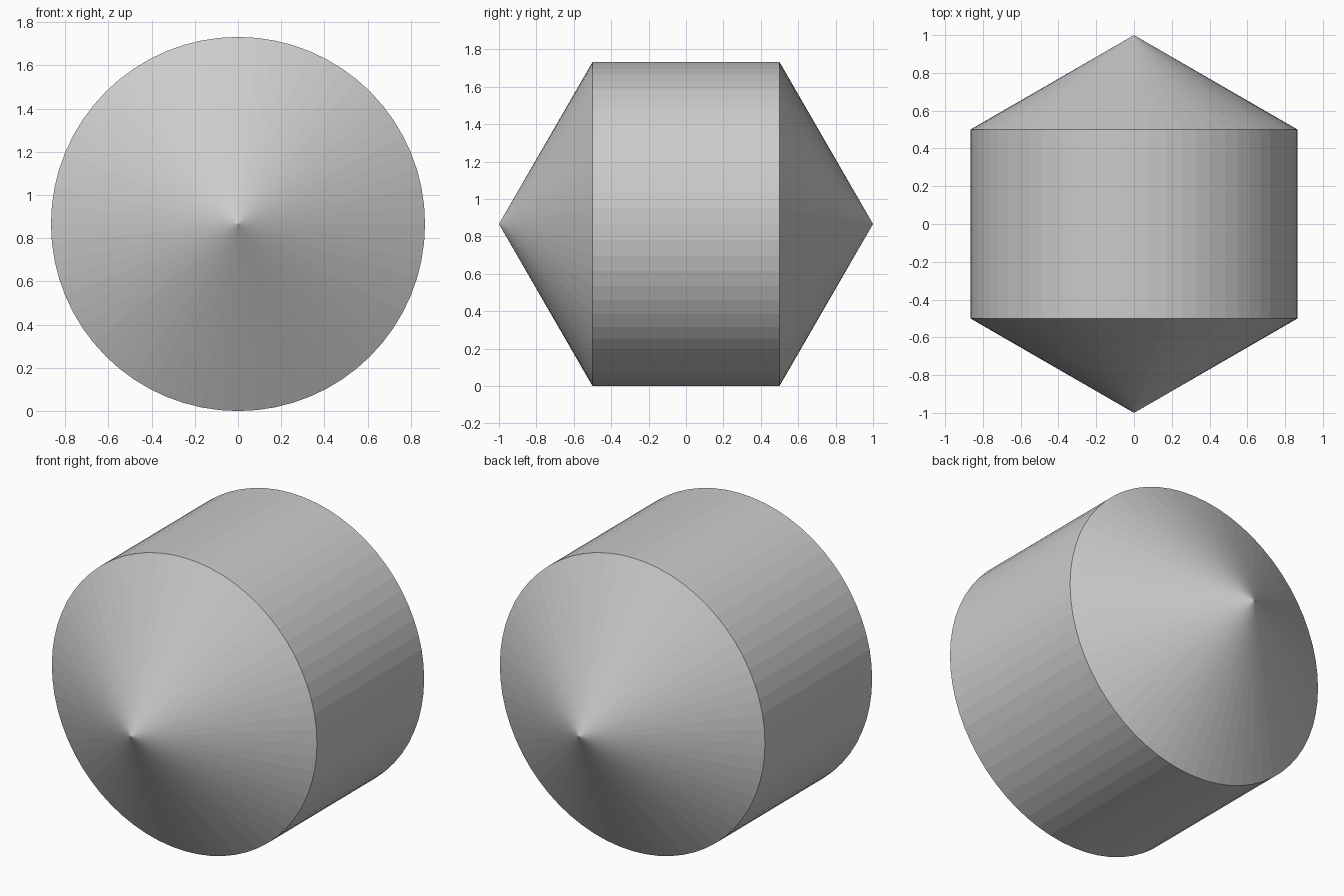
import bpy, bmesh, math
from mathutils import Matrix, Vector

if "Cube" in bpy.data.objects:
    bpy.data.objects.remove(bpy.data.objects["Cube"])

SIDES = 64
R = math.sqrt(3) / 2  # apothem of the unit hexagon

# Half hexagon profile (radius, y), spun around the y axis
profile = [(0, -1), (R, -0.5), (R, 0.5), (0, 1)]

bm = bmesh.new()
verts = [bm.verts.new((r, y, 0)) for r, y in profile]
edges = [bm.edges.new(pair) for pair in zip(verts, verts[1:])]
bmesh.ops.spin(bm, geom=verts + edges, cent=(0, 0, 0), axis=(0, 1, 0),
               angle=2 * math.pi, steps=SIDES)
bmesh.ops.remove_doubles(bm, verts=bm.verts, dist=1e-4)
bmesh.ops.recalc_face_normals(bm, faces=bm.faces)

# Rest the drum on the ground
bmesh.ops.transform(bm, matrix=Matrix.Translation(Vector((0, 0, R))), verts=bm.verts)

mesh = bpy.data.meshes.new("double_cone_drum")
bm.to_mesh(mesh)
bm.free()
drum = bpy.data.objects.new("double_cone_drum", mesh)
bpy.context.collection.objects.link(drum)
